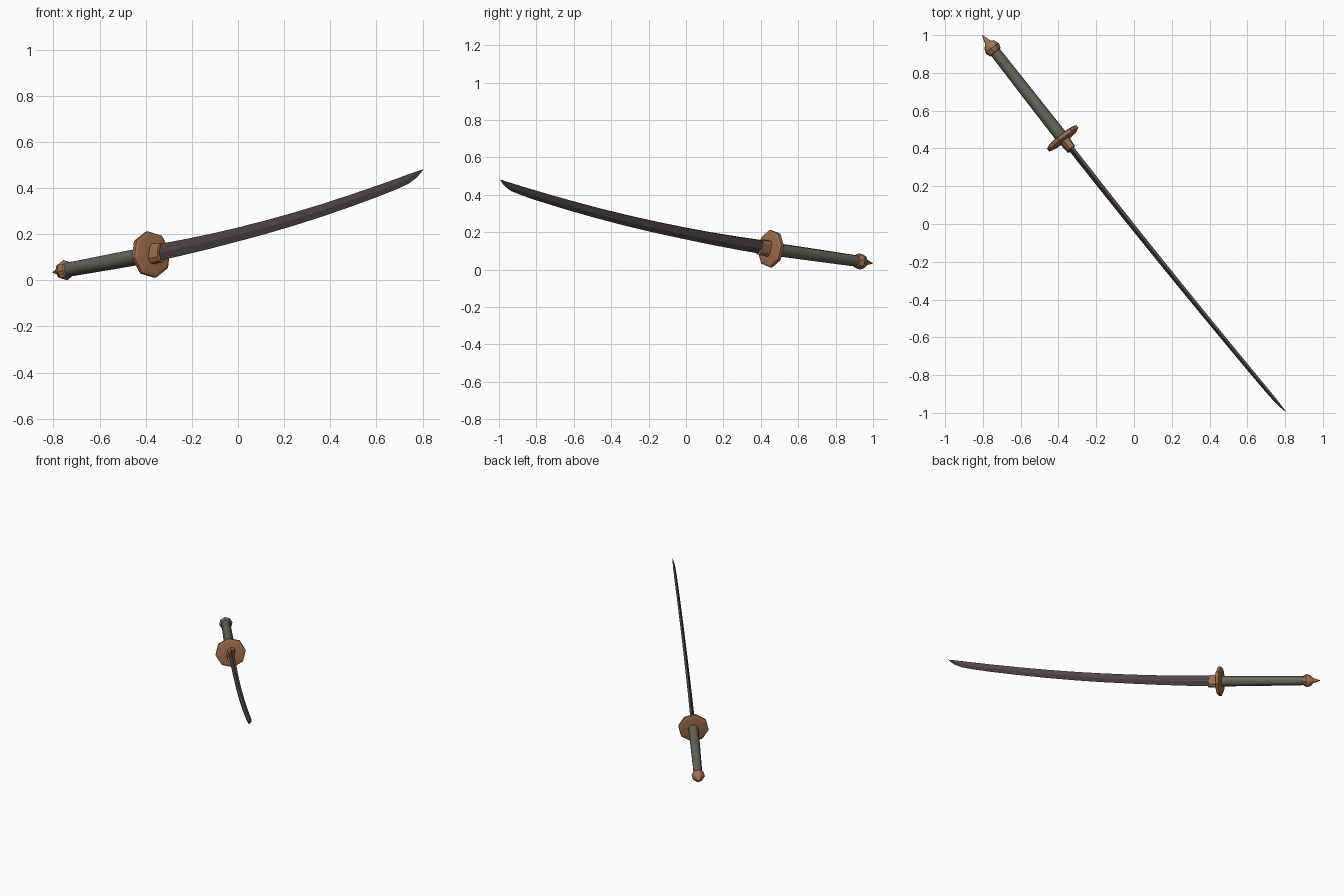
import bpy, bmesh, math
from mathutils import Vector

if "Cube" in bpy.data.objects:
    bpy.data.objects.remove(bpy.data.objects["Cube"])

# Sword frame: E along the chord, W towards the blade's back, N sideways
E = Vector((1.61, -1.995, 0.448)).normalized()
side = Vector((0.777, 0.629, 0)).normalized()
up = E.cross(side)
tilt = math.radians(14)
W = up * math.cos(tilt) + side * math.sin(tilt)
N = side * math.cos(tilt) - up * math.sin(tilt)
ORIGIN = Vector((0, 0.003, 0.264))


def material(name, rgb):
    m = bpy.data.materials.new(name)
    m.diffuse_color = (*rgb, 1)
    m.use_nodes = True
    m.node_tree.nodes["Principled BSDF"].inputs["Base Color"].default_value = m.diffuse_color
    return m


STEEL = material("dark_steel", (0.082, 0.058, 0.062))
COPPER = material("copper", (0.37, 0.16, 0.072))
GRIP = material("grey_green_grip", (0.13, 0.128, 0.096))


def place(s, w, n):
    return ORIGIN + E * s + W * w + N * n


def loft(name, rings, mat, smooth=None):
    """Skin a list of equal-length rings of points and close both ends."""
    bm = bmesh.new()
    rows = [[bm.verts.new(p) for p in ring] for ring in rings]
    k = len(rows[0])
    for a, b in zip(rows, rows[1:]):
        for i in range(k):
            j = (i + 1) % k
            bm.faces.new((a[i], a[j], b[j], b[i]))
    bm.faces.new(rows[0])
    bm.faces.new(rows[-1])
    bmesh.ops.remove_doubles(bm, verts=bm.verts, dist=0.0003)
    bmesh.ops.recalc_face_normals(bm, faces=bm.faces)
    me = bpy.data.meshes.new(name)
    bm.to_mesh(me)
    bm.free()
    ob = bpy.data.objects.new(name, me)
    bpy.context.collection.objects.link(ob)
    me.materials.append(mat)
    if smooth:
        bpy.ops.object.select_all(action='DESELECT')
        ob.select_set(True)
        bpy.context.view_layer.objects.active = ob
        bpy.ops.object.shade_smooth_by_angle(angle=math.radians(smooth))
    return ob


# The hilt axis is straight, running from the pommel tip through the guard
SLOPE = -0.063


def turned(name, profile, mat, sides=8, flat=1.0, smooth=None):
    """Turn (position, radius) pairs around the hilt axis."""
    rings = []
    for s, r in profile:
        ring = []
        for i in range(sides):
            a = 2 * math.pi * (i + 0.5) / sides
            h = r * math.cos(a)
            ring.append(place(s - SLOPE * h, SLOPE * (s + 1.2995) + h,
                              r * flat * math.sin(a)))
        rings.append(ring)
    return loft(name, rings, mat, smooth)


# Pommel: faceted ball with a pointed finial
turned("pommel", [(-1.3015, 0.0005), (-1.25, 0.018), (-1.236, 0.035), (-1.21, 0.0445),
                  (-1.186, 0.036), (-1.172, 0.015)], COPPER, smooth=35)

# Grip, widening slightly to the guard
turned("grip", [(-1.205, 0.031), (-0.9, 0.034), (-0.6, 0.036)], GRIP, flat=0.95, smooth=50)

# Guard: octagonal disc with gently raised faces
G = -0.604
turned("guard", [(G - 0.018, 0.045), (G - 0.014, 0.088), (G - 0.009, 0.101), (G + 0.009, 0.101),
                 (G + 0.014, 0.088), (G + 0.018, 0.045)], COPPER)

# Collar gripping the blade root
collar = []
for s, h, t in [(-0.60, 0.043, 0.026), (-0.53, 0.041, 0.021)]:
    c = SLOPE * (s + 1.2995)
    collar.append([place(s, c + a * h, b * t) for a, b in
                   [(1, -0.6), (1, 0.6), (0.6, 1), (-0.6, 1), (-1, 0.5), (-1, -0.5), (-0.6, -1), (0.6, -1)]])
loft("collar", collar, COPPER)

# Blade: (position, back height, edge height, half thickness)
STATIONS = [(-0.60, -0.006, -0.080, 0.014), (-0.40, -0.018, -0.088, 0.0135),
            (-0.20, -0.028, -0.093, 0.013), (0.00, -0.034, -0.0955, 0.0125),
            (0.20, -0.037, -0.0965, 0.012), (0.40, -0.037, -0.0945, 0.0115),
            (0.60, -0.0335, -0.089, 0.011), (0.80, -0.027, -0.080, 0.0105),
            (1.00, -0.018, -0.068, 0.010), (1.12, -0.0115, -0.058, 0.0095),
            (1.20, -0.0065, -0.048, 0.0085), (1.25, -0.003, -0.033, 0.006),
            (1.28, -0.001, -0.016, 0.0035), (1.3015, 0.0, -0.0003, 0.0001)]
# Flat narrow spine, thickest below the middle, then a sharp edge
SECTION = [(0, -0.6), (0, 0.6), (0.58, 1), (1, 0), (0.58, -1)]
loft("blade", [[place(s, t + (e - t) * d, n * k) for d, k in SECTION]
               for s, t, e, n in STATIONS], STEEL, smooth=25)

# Rest the sword on z = 0
low = min(v.co.z for o in bpy.data.objects for v in o.data.vertices)
for o in bpy.data.objects:
    o.location.z -= low
